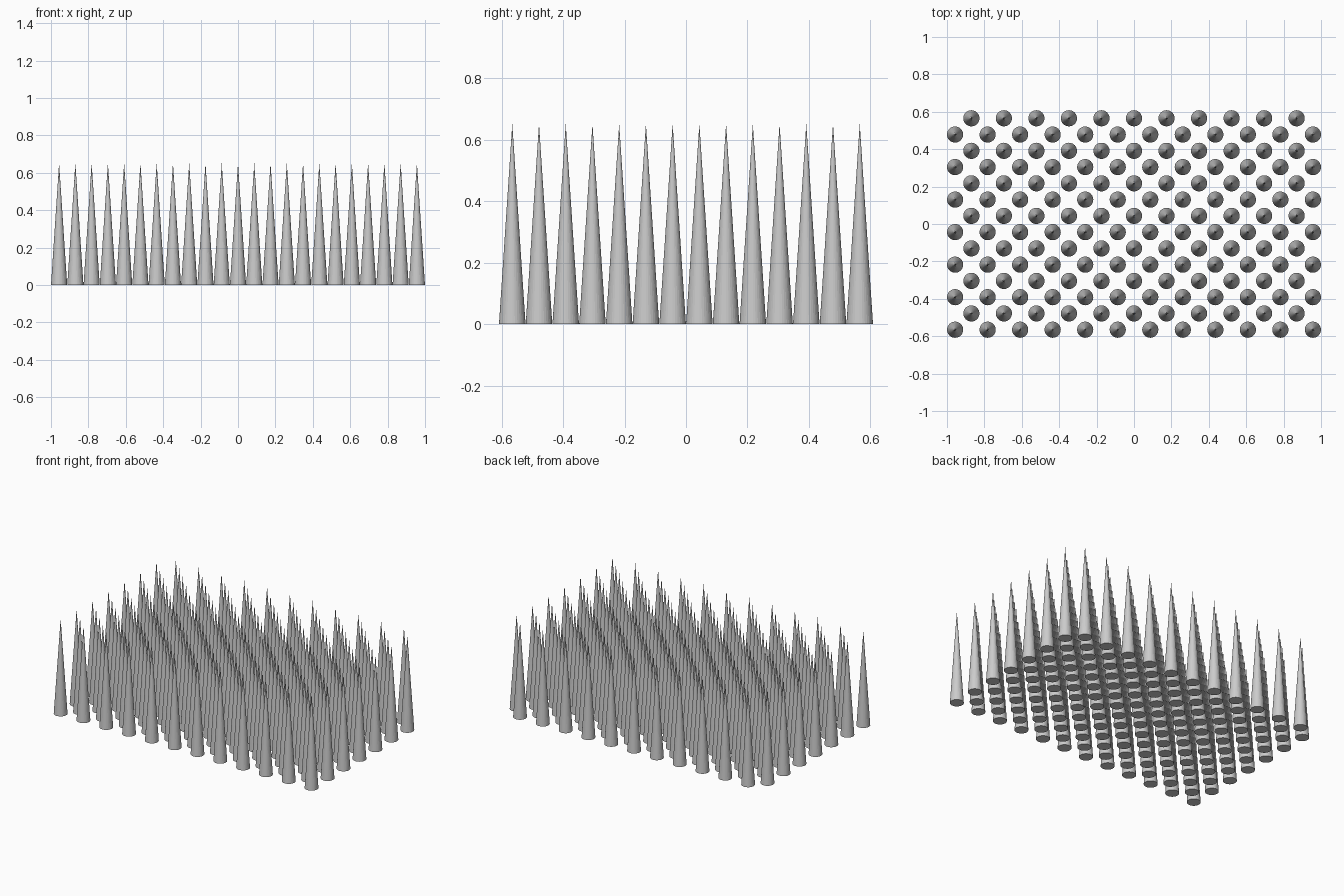
import bpy

if "Cube" in bpy.data.objects:
    bpy.data.objects.remove(bpy.data.objects["Cube"])

COLS, ROWS = 23, 14
STEP = 2.0 / 23
RADIUS, HEIGHT = STEP * 0.497, 0.652

# one shared spike mesh
bpy.ops.mesh.primitive_cone_add(vertices=32, radius1=RADIUS, radius2=0, depth=HEIGHT)
first = bpy.context.object
mesh = first.data
mesh.name = "spike"
for v in mesh.vertices:
    v.co.z += HEIGHT / 2
bpy.data.objects.remove(first)

# staggered field of spikes: every other cell of the grid
for row in range(ROWS):
    for col in range(row % 2, COLS, 2):
        spike = bpy.data.objects.new(f"spike_{row}_{col}", mesh)
        spike.location = ((col - (COLS - 1) / 2) * STEP,
                          (row - (ROWS - 1) / 2) * STEP, 0)
        bpy.context.collection.objects.link(spike)
